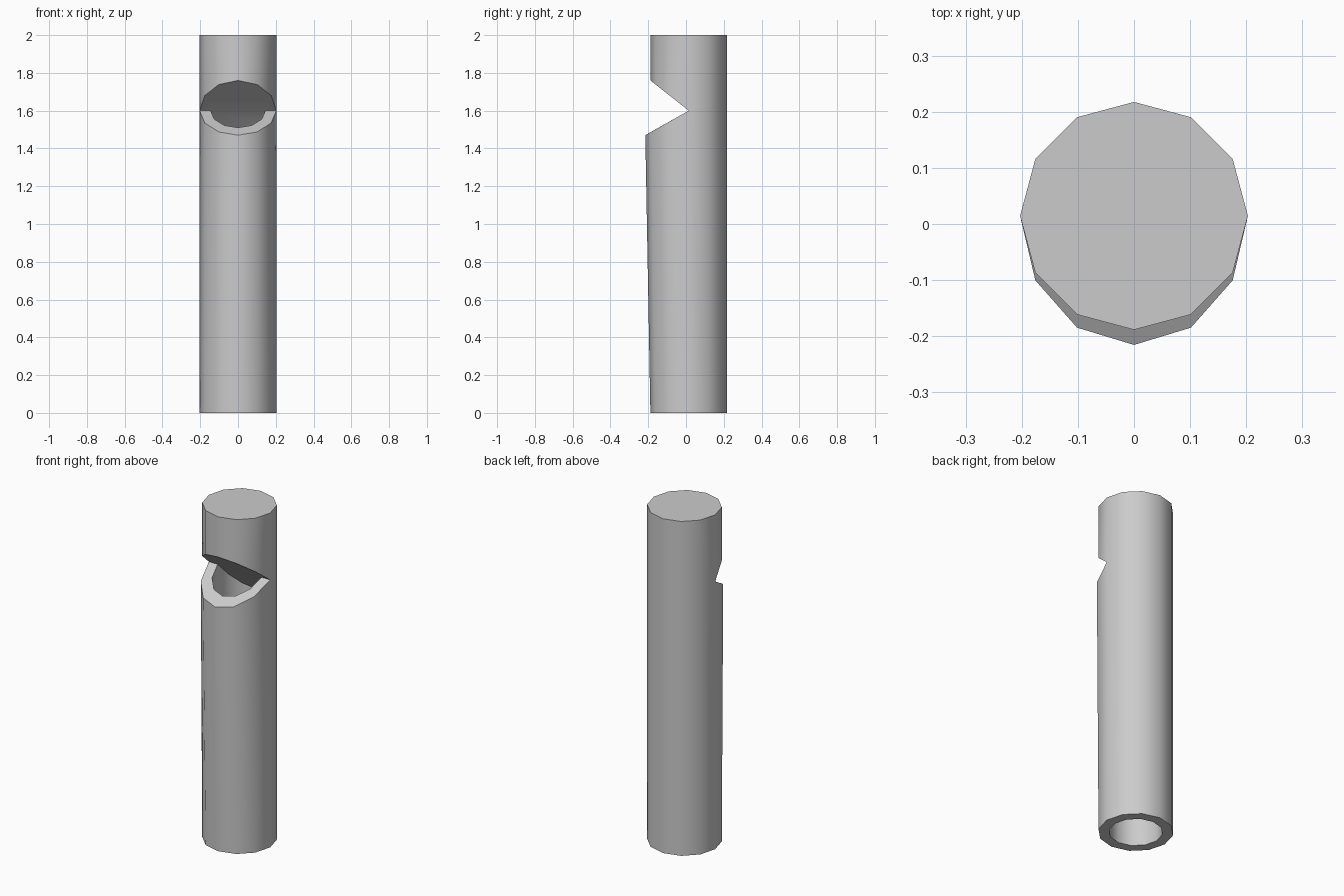
import bpy, bmesh
from math import sin, cos, pi

if "Cube" in bpy.data.objects:
    bpy.data.objects.remove(bpy.data.objects["Cube"])

CY, R, B, MID, TOP = 0.0145, 0.203, 0.145, 1.6, 2.0
N = 12
bm = bmesh.new()


def ring(rx, ry, z0, dz, steps):
    """Points round the pipe axis; dz tilts the ring (z rises by dz * sin)."""
    out = {}
    for i in steps:
        a = 2 * pi * i / N
        s = sin(a)
        out[i] = bm.verts.new((rx * cos(a), CY + ry * s, z0 + dz * s))
    return out


def wall(lo, hi, steps):
    for i in steps:
        j = (i + 1) % N
        bm.faces.new((lo[i], lo[j], hi[j], hi[i]))


full, front, back = range(N), range(7, 12), range(1, 6)

# Outer end rings, inner bottom ring
base = ring(R, R, 0, 0, full)
top = ring(R, R, TOP, 0, full)
bore = ring(B, B, 0, 0, full)

# Corners of the mouth, shared by lip and upper cut
corner = ring(R, R, MID, 0, (0, 6))
inner_corner = ring(B, B, MID, 0, (0, 6))

# Mouth: slightly bulged lower lip, upper cut, and plug edge inside the bore
lip = {**ring(R, 0.23, MID, 0.13, front), **corner}
lip_in = {**ring(B, 0.16, MID, 0.09, front), **inner_corner}
cut = {**ring(R, R, MID, -0.16, front), **corner}
plug = {**ring(B, B, MID, -0.16, back), **inner_corner}

# Front walls below and above the mouth, and the lip surface
fr, bk = range(6, 12), range(0, 6)
wall(base, lip, fr)
wall(cut, top, fr)
wall(lip, lip_in, fr)

# Continuous back wall
for i in bk:
    f = [base[i], base[i + 1]]
    if i + 1 == 6:
        f.append(corner[6])
    f += [top[i + 1], top[i]]
    if i == 0:
        f.append(corner[0])
    bm.faces.new(f)

# Bore, front half up to the lip and back half up to the plug
wall(lip_in, bore, fr)
wall(plug, bore, bk)

# Plug face: the upper cut carried down into the bore
bm.faces.new([cut[i] for i in (6, 7, 8, 9, 10, 11, 0)] + [inner_corner[0], inner_corner[6]])
bm.faces.new([plug[i] for i in range(7)])

# Closed top and bottom rim
bm.faces.new([top[i] for i in full])
wall(bore, base, full)

bmesh.ops.recalc_face_normals(bm, faces=bm.faces[:])
mesh = bpy.data.meshes.new("whistle_pipe")
bm.to_mesh(mesh)
bm.free()
pipe = bpy.data.objects.new("whistle_pipe", mesh)
bpy.context.collection.objects.link(pipe)
bpy.context.view_layer.objects.active = pipe
pipe.select_set(True)
bpy.ops.object.shade_smooth_by_angle(angle=0.7)
